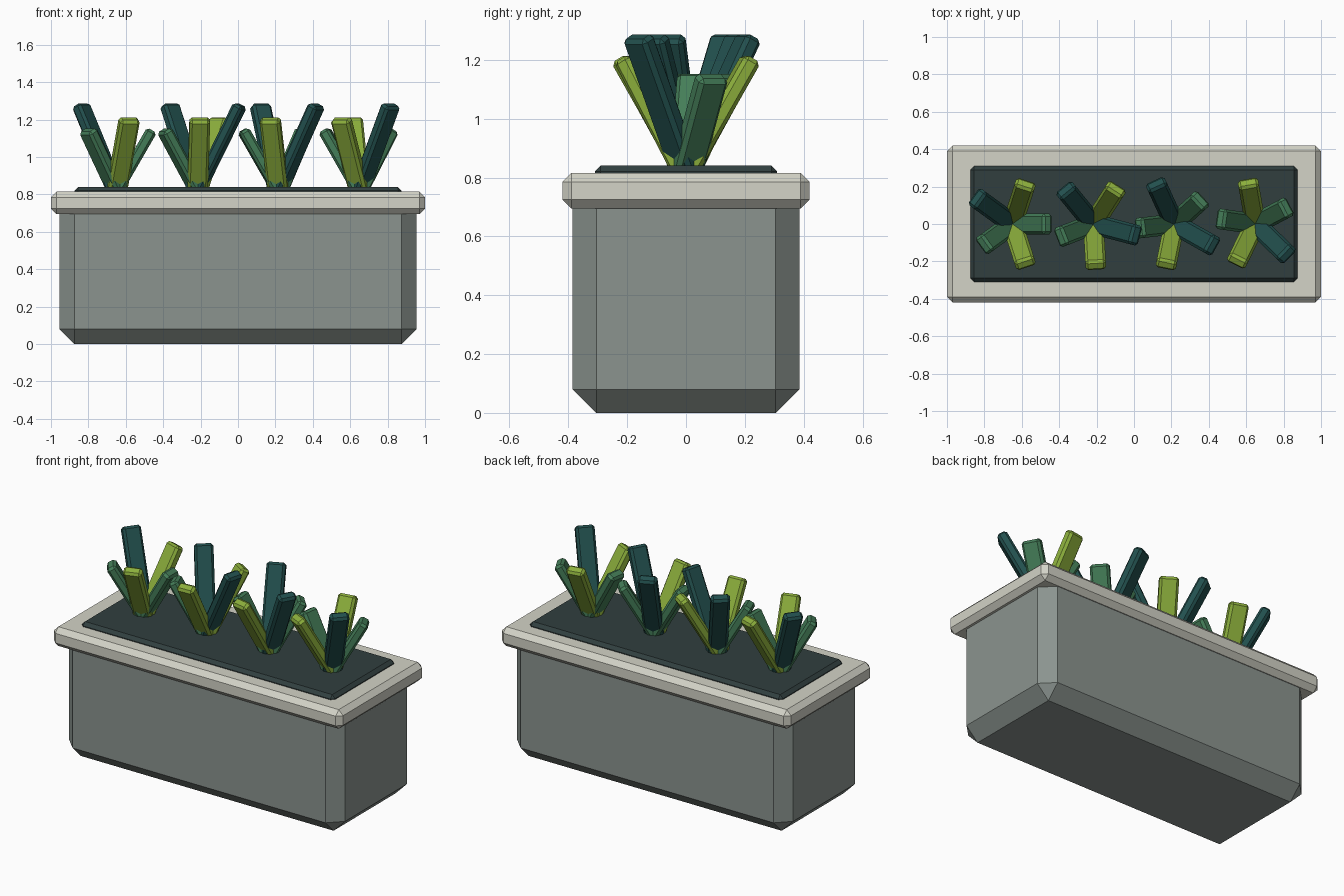
import bpy, bmesh, math
from mathutils import Matrix

old = bpy.data.objects.get("Cube")
if old:
    bpy.data.objects.remove(old, do_unlink=True)


def material(name, rgb):
    """Flat material from 0-255 sRGB values, stored as linear."""
    lin = [c / 255 / 12.92 if c < 10 else ((c / 255 + 0.055) / 1.055) ** 2.4 for c in rgb]
    m = bpy.data.materials.new(name)
    m.use_nodes = True
    m.diffuse_color = (*lin, 1)
    bsdf = m.node_tree.nodes["Principled BSDF"]
    bsdf.inputs["Base Color"].default_value = (*lin, 1)
    bsdf.inputs["Roughness"].default_value = 0.8
    return m


def block(name, size, z0, bevel, mat, matrix=Matrix()):
    """Chamfered box standing on z0, then moved by matrix."""
    bm = bmesh.new()
    bmesh.ops.create_cube(bm, size=1)
    bmesh.ops.scale(bm, vec=size, verts=bm.verts)
    bmesh.ops.translate(bm, vec=(0, 0, z0 + size[2] / 2), verts=bm.verts)
    bmesh.ops.bevel(bm, geom=bm.edges[:], offset=bevel, segments=1,
                    profile=0.5, affect='EDGES')
    mesh = bpy.data.meshes.new(name)
    bm.to_mesh(mesh)
    bm.free()
    mesh.materials.append(mat)
    obj = bpy.data.objects.new(name, mesh)
    obj.matrix_world = matrix
    bpy.context.collection.objects.link(obj)
    return obj


stone = material("grey stone", (139, 148, 143))
pale = material("pale stone", (211, 211, 199))
earth = material("dark soil", (49, 63, 63))
green = material("mid green", (68, 125, 88))
lime = material("lime green", (140, 175, 60))
teal = material("deep teal", (34, 80, 78))

# Planter
block("planter_body", (1.91, 0.77, 0.78), 0, 0.08, stone)
block("planter_rim", (2.0, 0.84, 0.12), 0.695, 0.03, pale)
block("soil", (1.75, 0.62, 0.12), 0.72, 0.02, earth)

# Plants: five splayed leaves each, cycling through three leaf kinds
kinds = [("green", green, 0.38, 30), ("lime", lime, 0.45, 30), ("teal", teal, 0.52, 27)]
for p in range(4):
    root = Matrix.Translation((-0.65 + p * 0.433, 0, 0.815))
    for i in range(5):
        label, mat, length, tilt = kinds[(p + i) % 3]
        turn = Matrix.Rotation(p + i * math.tau / 5, 4, 'Z')
        lean = Matrix.Rotation(math.radians(tilt), 4, 'Y')
        block(f"plant_{p + 1}_{label}_leaf_{i + 1}", (0.06, 0.11, length), 0,
              0.014, mat, root @ turn @ lean)
